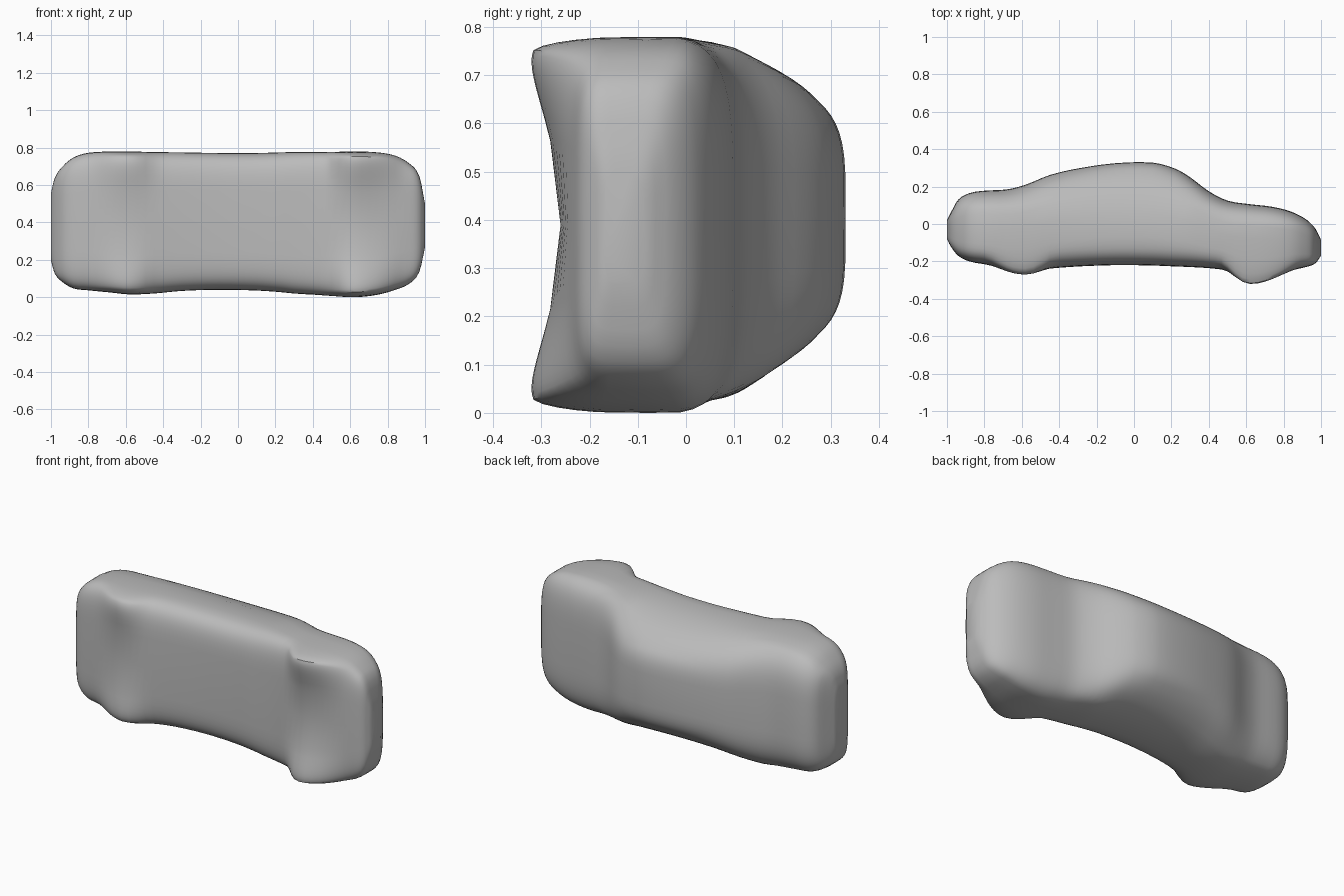
import bpy, bmesh, math

if "Cube" in bpy.data.objects:
    bpy.data.objects.remove(bpy.data.objects["Cube"])

# stations along the length: x, roof side y, underside y, low z, high z
STATIONS = [
    (-1.0, 0.02, -0.08, 0.20, 0.56), (-0.98, 0.06, -0.12, 0.13, 0.64),
    (-0.94, 0.13, -0.17, 0.085, 0.70), (-0.88, 0.165, -0.20, 0.05, 0.75),
    (-0.80, 0.178, -0.215, 0.04, 0.775), (-0.68, 0.185, -0.235, 0.028, 0.782),
    (-0.58, 0.21, -0.24, 0.018, 0.782), (-0.45, 0.262, -0.237, 0.022, 0.78),
    (-0.30, 0.297, -0.227, 0.036, 0.778), (-0.10, 0.325, -0.22, 0.042, 0.775),
    (0.10, 0.328, -0.222, 0.038, 0.775), (0.22, 0.296, -0.227, 0.03, 0.778),
    (0.30, 0.25, -0.23, 0.022, 0.78), (0.40, 0.175, -0.236, 0.017, 0.78),
    (0.50, 0.125, -0.247, 0.01, 0.78), (0.62, 0.106, -0.26, 0.003, 0.782),
    (0.74, 0.092, -0.255, 0.015, 0.778), (0.84, 0.066, -0.245, 0.042, 0.76),
    (0.92, 0.025, -0.23, 0.078, 0.715), (0.97, -0.025, -0.21, 0.14, 0.65),
    (1.0, -0.085, -0.17, 0.27, 0.50)]
# tumblehome: share of the full width at each height of the body
TAPER = [(-0.4, 0.96), (-0.27, 0.98), (-0.15, 1.0), (0.0, 1.0), (0.1, 0.95),
         (0.2, 0.83), (0.28, 0.73), (0.34, 0.70)]
RING = 56


def lookup(table, v):
    for (a, p), (b, q) in zip(table, table[1:]):
        if v <= b:
            return p + (q - p) * max(0, (v - a) / (b - a))
    return table[-1][1]


def bump(x, centre, before, after):
    d = (x - centre) / (before if x < centre else after)
    return max(0, 1 - d * d) ** 1.5


def smooth_stations(rows, steps=3):
    out = []
    for i in range(len(rows) - 1):
        p0, p1 = rows[max(i - 1, 0)], rows[i]
        p2, p3 = rows[i + 1], rows[min(i + 2, len(rows) - 1)]
        for s in range(steps):
            t = s / steps
            row = []
            for k, (a, b, c, d) in enumerate(zip(p0, p1, p2, p3)):
                if k == 0:
                    row.append(b + (c - b) * t)
                    continue
                m1 = (c - a) / (p2[0] - p0[0]) * (p2[0] - p1[0])
                m2 = (d - b) / (p3[0] - p1[0]) * (p2[0] - p1[0])
                row.append((2*t**3 - 3*t*t + 1) * b + (t**3 - 2*t*t + t) * m1
                           + (3*t*t - 2*t**3) * c + (t**3 - t*t) * m2)
            out.append(row)
    return out + [rows[-1]]


def section(x, top, bottom, low, high):
    centre, half = (low + high) / 2, (high - low) / 2
    mid, tall = (top + bottom) / 2, (top - bottom) / 2
    # wheel bulges along both lower edges
    wheel = 0.105 * bump(x, 0.62, 0.15, 0.27) + 0.068 * bump(x, -0.58, 0.21, 0.15)
    pts = []
    for i in range(RING):
        a = 2 * math.pi * i / RING
        c, s = math.cos(a), math.sin(a)
        power = 0.36 if s < 0 else 0.47
        side = math.copysign(abs(c) ** power, c)
        y = mid + tall * math.copysign(abs(s) ** power, s)
        z = centre + half * side * lookup(TAPER, y)
        if s < 0:
            y -= wheel * side ** 2 * min(1, abs(s) * 2)
        pts.append((x, y, z))
    return pts


# car body lofted through the sections, lying on its side
bm = bmesh.new()
rings = [[bm.verts.new(p) for p in section(*r)] for r in smooth_stations(STATIONS)]
for a, b in zip(rings, rings[1:]):
    for i in range(RING):
        j = (i + 1) % RING
        bm.faces.new((a[i], a[j], b[j], b[i]))
bm.faces.new(rings[0])
bm.faces.new(rings[-1])
bmesh.ops.recalc_face_normals(bm, faces=bm.faces)
# settle on the ground
floor = min(v.co.z for v in bm.verts)
for v in bm.verts:
    v.co.z -= floor
mesh = bpy.data.meshes.new("car_body")
bm.to_mesh(mesh)
bm.free()
body = bpy.data.objects.new("car_body", mesh)
bpy.context.collection.objects.link(body)

grey = bpy.data.materials.new("plain_grey")
grey.diffuse_color = (0.5, 0.5, 0.5, 1)
grey.use_nodes = True
grey.node_tree.nodes["Principled BSDF"].inputs["Base Color"].default_value = grey.diffuse_color
mesh.materials.append(grey)

bpy.context.view_layer.objects.active = body
body.select_set(True)
bpy.ops.object.shade_smooth_by_angle(angle=math.radians(40))
